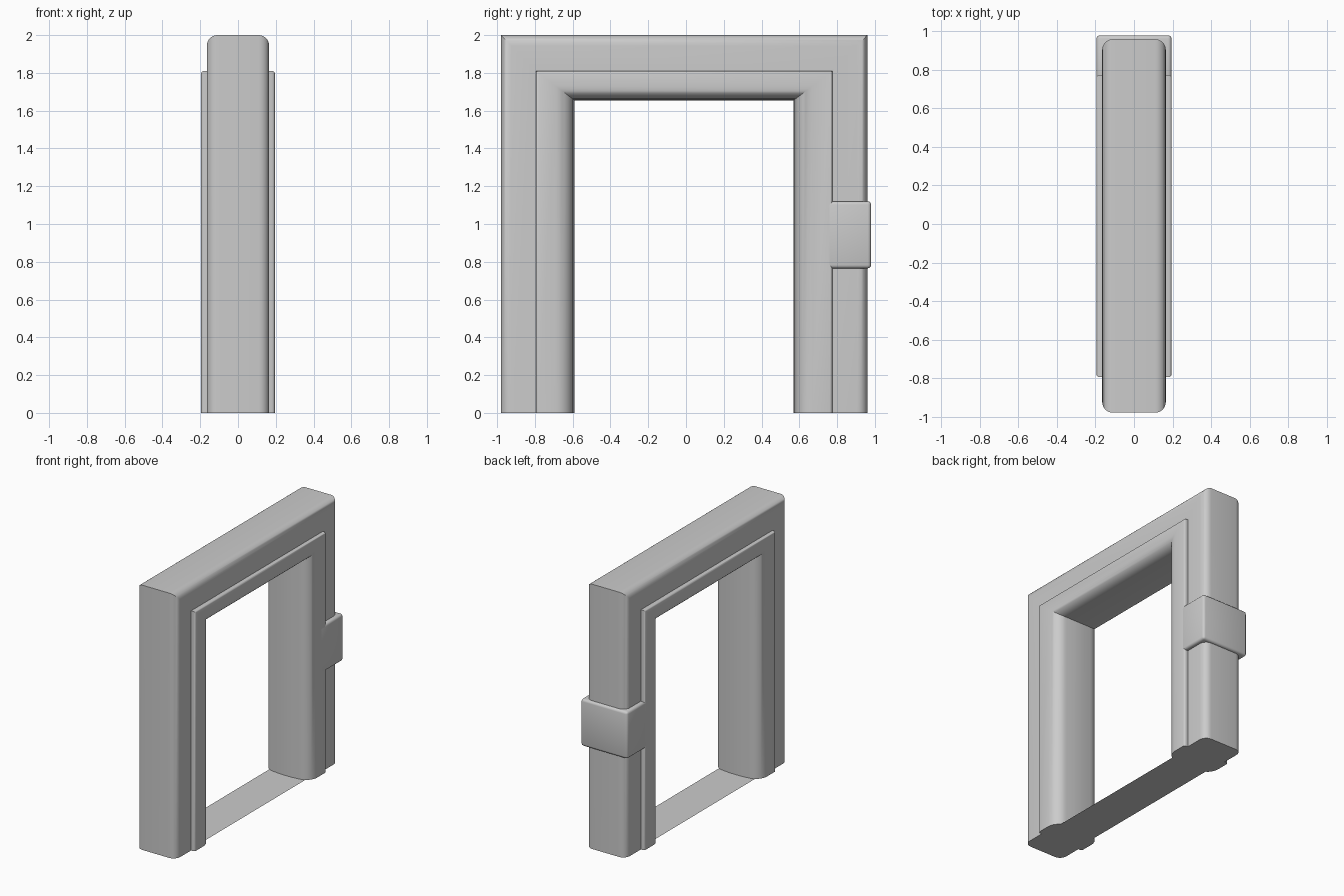
import bpy, bmesh, math

if "Cube" in bpy.data.objects:
    bpy.data.objects.remove(bpy.data.objects["Cube"])

Y0, Y1, TOP = -0.98, 0.96, 2.0      # outer limits of the frame
LEG_STEP, TOP_STEP = 0.185, 0.19    # where the outer casing meets the raised trim
LEG_DEPTH, TOP_DEPTH = 0.39, 0.345  # full thickness toward the opening


def arc(cx, cd, rx, rd, a0, a1, n):
    """Points (x, depth) on an elliptical arc."""
    return [(cx + rx * math.cos(math.radians(a0 + (a1 - a0) * i / n)),
             cd + rd * math.sin(math.radians(a0 + (a1 - a0) * i / n))) for i in range(n + 1)]


def top_depth(d):
    """The head of the frame is a little thinner than the legs."""
    if d <= LEG_STEP:
        return d * TOP_STEP / LEG_STEP
    return TOP_STEP + (d - LEG_STEP) * (TOP_DEPTH - TOP_STEP) / (LEG_DEPTH - LEG_STEP)


def finish(bm, name, angle=35):
    bmesh.ops.recalc_face_normals(bm, faces=bm.faces)
    mesh = bpy.data.meshes.new(name)
    bm.to_mesh(mesh)
    bm.free()
    obj = bpy.data.objects.new(name, mesh)
    bpy.context.collection.objects.link(obj)
    bpy.ops.object.select_all(action='DESELECT')
    obj.select_set(True)
    bpy.context.view_layer.objects.active = obj
    bpy.ops.object.shade_smooth_by_angle(angle=math.radians(angle))
    return obj


# Door frame: half profile from the outer face to the inner nose, mirrored in x
half = arc(0.11, 0.055, 0.055, 0.055, -90, 0, 6)         # rounded outer corner
half += [(0.165, LEG_STEP)]                              # step up to the trim
half += arc(0.18, LEG_STEP + 0.015, 0.015, 0.015, -90, 0, 3)
half += arc(0.105, 0.29, 0.09, 0.093, 0, 90, 8)          # rounded inner nose
half += [(0.05, 0.389)]
profile = half + [(0, LEG_DEPTH)] + [(-x, d) for x, d in reversed(half)]

bm = bmesh.new()
rings = []
for x_side, at_top in ((0, False), (0, True), (1, True), (1, False)):
    ring = []
    for x, d in profile:
        y = Y1 - d if x_side else Y0 + d
        z = TOP - top_depth(d) if at_top else 0
        ring.append(bm.verts.new((x, y, z)))
    rings.append(ring)
n = len(profile)
for a, b in zip(rings, rings[1:]):
    for i in range(n):
        j = (i + 1) % n
        bm.faces.new((a[i], a[j], b[j], b[i]))
bm.faces.new(rings[0])
bm.faces.new(rings[-1])
finish(bm, "door_frame")

# Latch housing wrapped around one leg
bm = bmesh.new()
bmesh.ops.create_cube(bm, size=1)
for v in bm.verts:
    v.co.x *= 0.39
    v.co.y = 0.84 + v.co.y * 0.28
    v.co.z = 0.9425 + v.co.z * 0.355
bmesh.ops.bevel(bm, geom=bm.edges[:], offset=0.018, segments=3, profile=0.5, affect='EDGES')
finish(bm, "latch_housing")

# Thin threshold on the floor between the legs
bm = bmesh.new()
bm.faces.new([bm.verts.new((x, y, 0)) for x, y in
              ((-0.15, Y0 + 0.37), (0.15, Y0 + 0.37), (0.15, Y1 - 0.37), (-0.15, Y1 - 0.37))])
finish(bm, "threshold")
